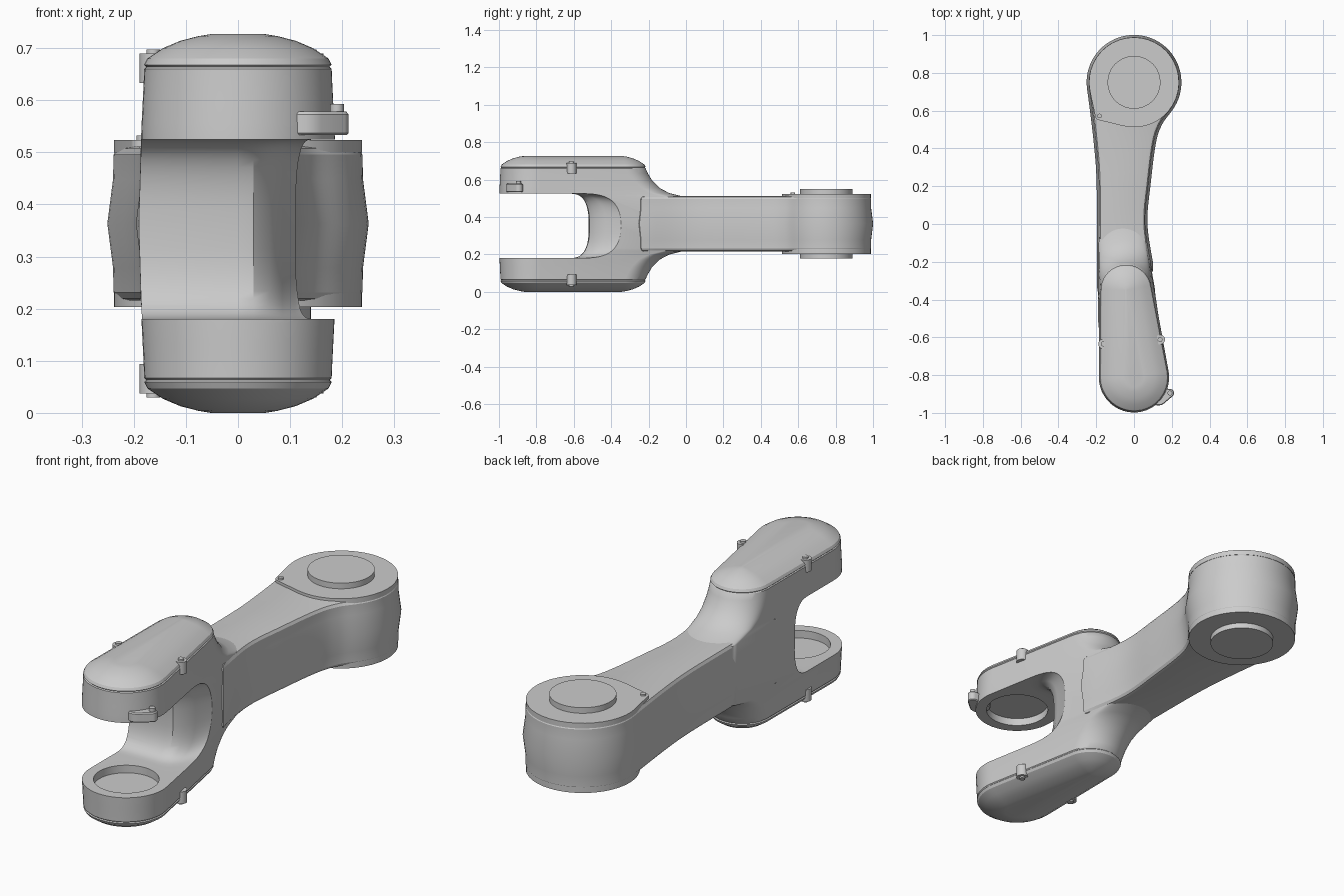
import bpy, bmesh, math
from mathutils import Vector

if "Cube" in bpy.data.objects:
    bpy.data.objects.remove(bpy.data.objects["Cube"])

ZC = 0.3635          # mirror height of the whole link
BARREL = (0, 0.75)   # rear joint axis
FORK = (0, -0.812)   # front joint axis


def finish(ob, angle=28):
    bpy.ops.object.select_all(action='DESELECT')
    ob.select_set(True)
    bpy.context.view_layer.objects.active = ob
    bpy.ops.object.shade_smooth_by_angle(angle=math.radians(angle))


def loft(name, rings):
    """Skin equal-length point rings and cap both ends."""
    bm = bmesh.new()
    rows = [[bm.verts.new(p) for p in ring] for ring in rings]
    n = len(rows[0])
    for a, b in zip(rows, rows[1:]):
        for i in range(n):
            j = (i + 1) % n
            bm.faces.new((a[i], a[j], b[j], b[i]))
    bm.faces.new(rows[0][::-1])
    bm.faces.new(rows[-1])
    bmesh.ops.recalc_face_normals(bm, faces=bm.faces)
    me = bpy.data.meshes.new(name)
    bm.to_mesh(me)
    bm.free()
    ob = bpy.data.objects.new(name, me)
    bpy.context.collection.objects.link(ob)
    return ob


def capsule(c0, r0, c1, r1, n=24):
    """Outline of a belt wrapped round two circles."""
    d = Vector(c1) - Vector(c0)
    phi, al = math.atan2(d.y, d.x), math.acos((r0 - r1) / d.length)
    pts = []
    for c, r, a, b in ((c1, r1, phi - al, phi + al), (c0, r0, phi + al, phi + 2 * math.pi - al)):
        for i in range(n + 1):
            t = a + (b - a) * i / n
            pts.append((c[0] + r * math.cos(t), c[1] + r * math.sin(t)))
    return pts


def circle(c, r, n=64):
    return [(c[0] + r * math.cos(2 * math.pi * i / n), c[1] + r * math.sin(2 * math.pi * i / n)) for i in range(n)]


def inset(pts, d):
    out = []
    for i, p in enumerate(pts):
        a, b = pts[i - 1], pts[(i + 1) % len(pts)]
        t = (Vector(b) - Vector(a)).normalized()
        out.append((p[0] - t.y * d, p[1] + t.x * d))
    return out


def at_z(pts, z):
    return [(x, y, z) for x, y in pts]


def prism(name, pts, z0, z1):
    return loft(name, [at_z(pts, z0), at_z(pts, z1)])


def spline(pts, n=6):
    """Catmull-Rom through the points."""
    v = [Vector(p) for p in pts]
    v = [2 * v[0] - v[1]] + v + [2 * v[-1] - v[-2]]
    out = []
    for a, b, c, d in zip(v, v[1:], v[2:], v[3:]):
        for i in range(n):
            t = i / n
            out.append(tuple(0.5 * (2 * b + (c - a) * t + (2 * a - 5 * b + 4 * c - d) * t * t
                                    + (3 * b - a - 3 * c + d) * t ** 3)))
    return out + [tuple(v[-2])]


def cut(ob, cutter):
    m = ob.modifiers.new("cut", 'BOOLEAN')
    m.operation, m.solver, m.object = 'DIFFERENCE', 'EXACT', cutter
    bpy.context.view_layer.objects.active = ob
    bpy.ops.object.modifier_apply(modifier=m.name)
    bpy.data.objects.remove(cutter)


# Fork: stacked capsule outlines (height, rear tip y, inset), mirrored about mid height
levels = [(.3635, .02, -.004), (.5, .02, 0), (.513, -.03, 0), (.528, -.09, 0), (.555, -.14, .001),
          (.595, -.178, .003), (.635, -.2, .005), (.66, -.21, .006), (.664, -.21, .010),
          (.668, -.21, .006), (.68, -.21, .012), (.70, -.21, .042), (.714, -.21, .075),
          (.723, -.21, .11), (.727, -.21, .134)]


def fork_ring(z, tip, d):
    t = (tip + .21) / .23
    r = .14 - .015 * t
    return at_z(capsule(FORK, .186 - d, (-.042 - .02 * t, tip - r), r - d), z)


rings = [fork_ring(2 * ZC - z, tip, d) for z, tip, d in levels[:0:-1]]
rings += [fork_ring(*lv) for lv in levels]
fork = loft("fork", rings)

# Throat: open slot between the jaws that sweeps back on the right side
slots = []
for x, back, depth in [(-.4, -.52, .1), (0, -.52, .1), (.03, -.515, .11), (.06, -.485, .14),
                       (.085, -.43, .18), (.11, -.35, .24), (.14, -.29, .28), (.3, -.2, .3)]:
    ring = [(x, -1.2, .18)]
    for i in range(25):
        t = -math.pi / 2 + math.pi * i / 24
        c, s = abs(math.cos(t)) ** .75, math.copysign(abs(math.sin(t)) ** .75, math.sin(t))
        ring.append((x, back - depth + depth * c, .3525 + .1725 * s))
    ring.append((x, -1.2, .525))
    slots.append(ring)
cut(fork, loft("throat_cutter", slots))

# Bearing recesses in both jaws
for z0, z1 in ((.145, .25), (.46, .56)):
    cut(fork, prism("recess_cutter", circle(FORK, .137), z0, z1))
finish(fork)

# Arm and rear barrel: one outline, stacked with a slight bulge at mid height
right = spline([(.095, -.24), (.06, 0), (.078, .22), (.105, .43), (.138, .53), (.19, .603)])
a0, a1 = math.atan2(-.147, .19), math.radians(188)
arc = [(.24 * math.cos(a0 + (a1 - a0) * i / 40), .75 + .24 * math.sin(a0 + (a1 - a0) * i / 40)) for i in range(1, 40)]
left = spline([(-.2377, .7166), (-.222, .6), (-.201, .42), (-.188, .25), (-.185, 0), (-.185, -.4)])
outline = right + arc + left
arm = loft("arm", [at_z(inset(outline, d), ZC + h) for h, d in
                   [(-.148, .02), (-.144, .008), (-.132, .001), (-.085, 0), (0, -.011),
                    (.085, 0), (.132, .001), (.144, .008), (.148, .02)]])
finish(arm, 20)

# Rear joint discs on both faces
lug = capsule(BARREL, .238, (-.183, .572), .022, 32)
finish(prism("upper_joint_cap", lug, .50, .524))
finish(prism("lower_joint_cap", circle(BARREL, .238), .203, .23))
finish(prism("joint_hub", circle(BARREL, .14), .178, .55))
finish(prism("cap_screw", circle((-.183, .572), .012, 20), .5, .532))

# Cover screws, top and bottom
for side, x, y in (("left", -.163, -.635), ("right", .138, -.612)):
    for end, s in (("top", 1), ("bottom", -1)):
        zs = sorted((ZC + s * .27, ZC + s * .326))
        finish(prism(f"{side}_{end}_boss", circle((x, y), .026, 24), *zs))
        zs = sorted((ZC + s * .31, ZC + s * .334))
        finish(prism(f"{side}_{end}_screw", circle((x, y), .013, 16), *zs))

# Locking tab on the upper jaw
tab = capsule((.13, -.915), .046, (.19, -.895), .022, 12)
finish(loft("locking_tab", [at_z(inset(tab, d), z) for z, d in
                            ((.533, .004), (.537, 0), (.573, 0), (.578, .004))]))
finish(prism("tab_pin", circle((.19, -.895), .013, 20), .537, .593))
